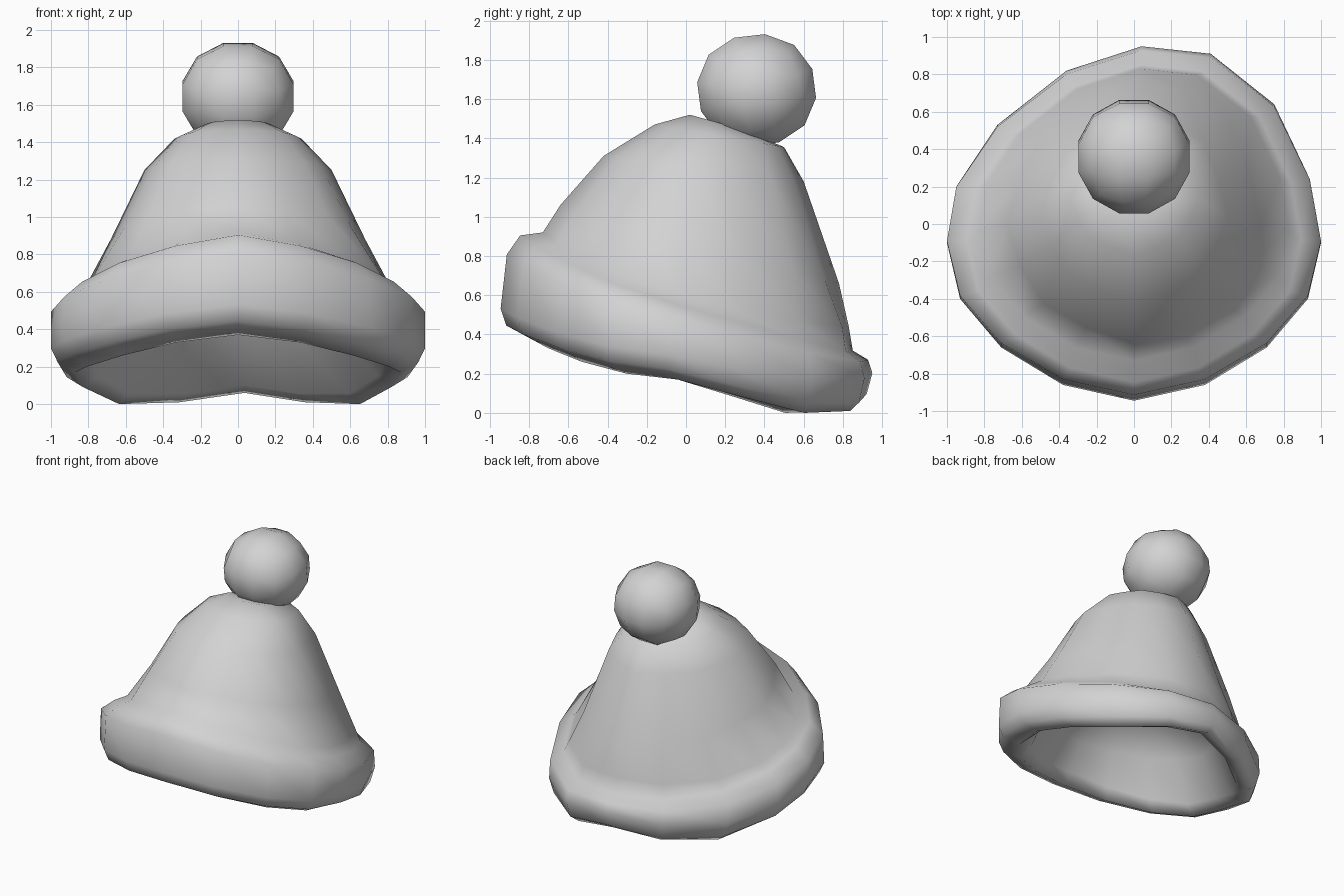
import bpy, bmesh, math
from mathutils import Vector, Matrix

cube = bpy.data.objects.get("Cube")
if cube:
    bpy.data.objects.remove(cube, do_unlink=True)

mat = bpy.data.materials.new("soft grey wool")
mat.use_nodes = True
GREY = (0.65, 0.65, 0.65, 1)
mat.diffuse_color = GREY
mat.node_tree.nodes["Principled BSDF"].inputs["Base Color"].default_value = GREY


def finish(name, bm):
    """Turn a bmesh into a smooth shaded object."""
    bmesh.ops.recalc_face_normals(bm, faces=bm.faces)
    for f in bm.faces:
        f.smooth = True
    mesh = bpy.data.meshes.new(name)
    bm.to_mesh(mesh)
    bm.free()
    mesh.materials.append(mat)
    obj = bpy.data.objects.new(name, mesh)
    bpy.context.collection.objects.link(obj)
    return obj


# Outline of the brim seen from above, anticlockwise from the front
OUTLINE = [(0, -.945), (.38, -.86), (.71, -.66), (.93, -.4), (1, -.1), (.94, .24),
           (.75, .64), (.41, .91), (.04, .95), (-.36, .82), (-.73, .53),
           (-.95, .2), (-1, -.1), (-.93, -.4), (-.71, -.66), (-.38, -.86)]
N = len(OUTLINE)
# Lower and upper edge heights of the brim, front to back
LOW = [.37, .33, .26, .2, .17, .09, .0, .01, .06]
HIGH = [.91, .85, .76, .66, .57, .48, .38, .32, .32]


def depth(y):
    """0 at the front of the outline, 1 at the back."""
    return (y + .945) / 1.895


def brim_ring(wide, deep, frac, shift=0, lift=0):
    pts = []
    for i, (x, y) in enumerate(OUTLINE):
        k = min(i, N - i)
        f = frac + lift * depth(y) ** 3
        pts.append(Vector((x * wide, y * deep + shift,
                           LOW[k] + (HIGH[k] - LOW[k]) * f)))
    return pts


def base_ring(half, y0, y1):
    """Seam where the crown meets the top of the brim."""
    pts = []
    for i, (x, y) in enumerate(OUTLINE):
        t = depth(y)
        pts.append(Vector((x * half, y0 + (y1 - y0) * t,
                           HIGH[min(i, N - i)] + .01 + .11 * t * t)))
    return pts


def crown_ring(half, y0, z0, y1, z1):
    """Tilted, slightly eight-sided ring from its front point to its back point."""
    pts = []
    for x, y in OUTLINE:
        t = depth(y)
        pts.append(Vector((x * half, y0 + (y1 - y0) * t, z0 + (z1 - z0) * t)))
    for i in range(1, N, 2):
        chord = (pts[i - 1] + pts[(i + 1) % N]) / 2
        pts[i] = pts[i].lerp(chord, .5)
    return pts


# Crown, turned-up brim and lining as one lofted shell
crown = [crown_ring(.19, .02, 1.52, .29, 1.445),
         crown_ring(.34, -.16, 1.47, .50, 1.355),
         crown_ring(.50, -.42, 1.31, .60, 1.18),
         crown_ring(.68, -.64, 1.06, .78, .66)]
brim = [brim_ring(.895, .895, .99),
        brim_ring(1, .972, .81, .005),
        brim_ring(1, 1, .30, 0, .25),
        brim_ring(.965, .97, .14),
        brim_ring(.87, .87, 0, .045),
        brim_ring(.79, .79, .15, .03)]
lining = [crown_ring(.66, -.60, .64, .65, .38),
          crown_ring(.42, -.37, .80, .43, .60),
          crown_ring(.16, -.10, .80, .20, .70)]
rings = crown + [base_ring(.83, -.73, .83)] + brim + lining

bm = bmesh.new()
loops = [[bm.verts.new(p) for p in ring] for ring in rings]
for a, b in zip(loops, loops[1:]):
    for i in range(N):
        j = (i + 1) % N
        bm.faces.new((a[i], a[j], b[j], b[i]))
for ring in (loops[0], loops[-1]):
    bm.faces.new(ring)
finish("knitted_hat", bm)

# Bobble: an evenly gridded cube blown up into a slightly flat, tipped ball
bm = bmesh.new()
bmesh.ops.create_cube(bm, size=2)
bmesh.ops.subdivide_edges(bm, edges=bm.edges[:], cuts=2, use_grid_fill=True)
for v in bm.verts:
    v.co = Vector([math.tan(c * math.pi / 4) for c in v.co]).normalized() * .316
bmesh.ops.transform(bm, verts=bm.verts, matrix=Matrix.Translation((0, .36, 1.646))
                    @ Matrix.Diagonal((1, 1, .94, 1))
                    @ Matrix.Rotation(math.radians(7), 4, 'X'))
finish("bobble", bm)
